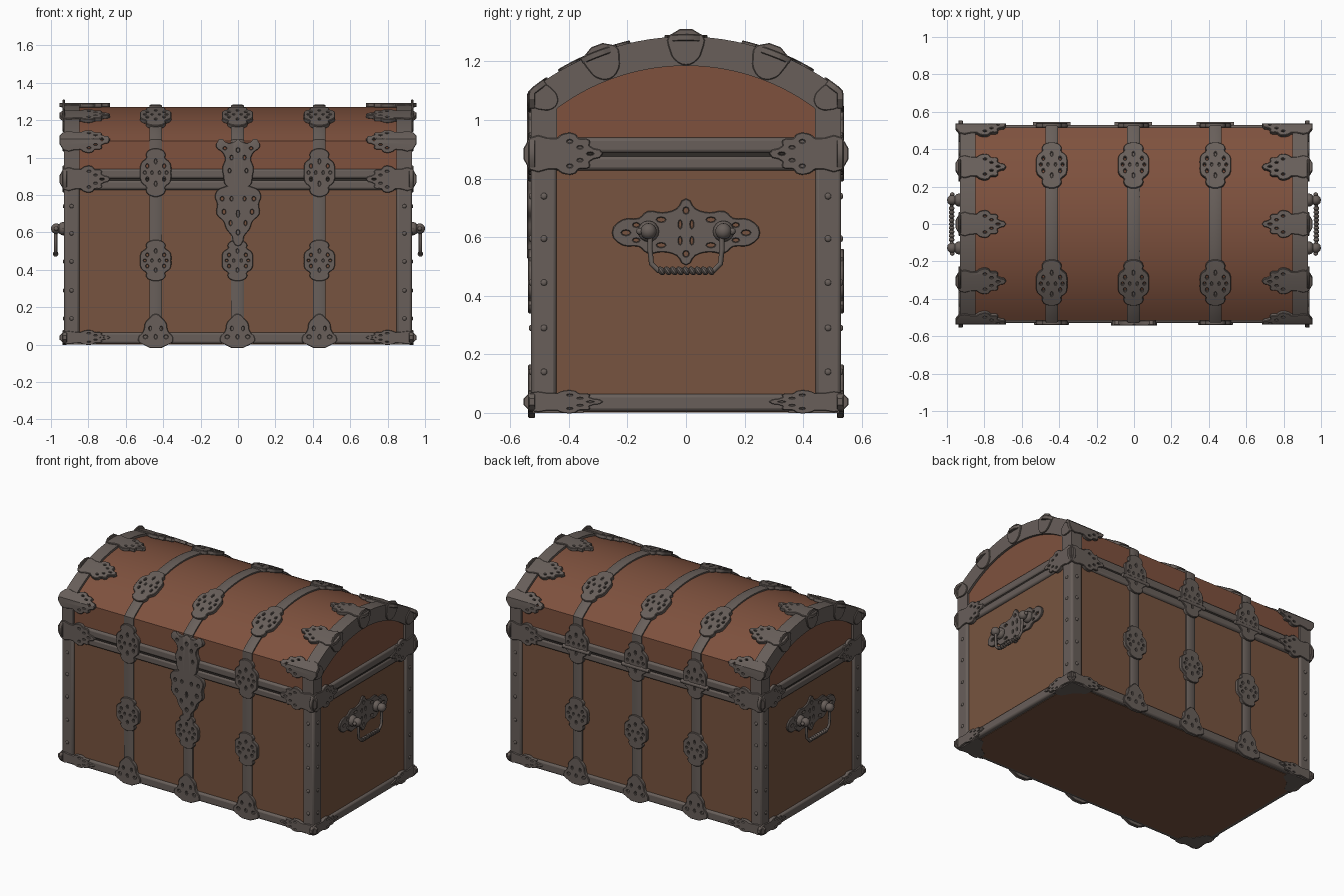
import bpy, bmesh, math
from mathutils import Vector, Matrix

cube = bpy.data.objects.get("Cube")
if cube:
    bpy.data.objects.remove(cube, do_unlink=True)


def material(name, rgb):
    m = bpy.data.materials.new(name)
    m.use_nodes = True
    m.diffuse_color = (*rgb, 1)
    m.node_tree.nodes["Principled BSDF"].inputs["Base Color"].default_value = (*rgb, 1)
    return m


BODY = material("brown wood", (0.185, 0.088, 0.050))
LID = material("reddish lid wood", (0.21, 0.083, 0.048))
IRON = material("grey iron", (0.138, 0.114, 0.102))
DARK = material("dark gap", (0.03, 0.025, 0.022))
made = []

# Overall sizes: half length, half depth, lid shoulder and crown of the wood
L, D, SH, TOP = 0.915, 0.515, 1.09, 1.27
RISE = TOP - SH
R = (D * D + RISE * RISE) / (2 * RISE)
HALF = math.asin(D / R)
CREASE2 = SH + 2 * R * HALF
TOTAL = CREASE2 + SH


def finish(name, bm, mat):
    bmesh.ops.recalc_face_normals(bm, faces=bm.faces)
    me = bpy.data.meshes.new(name)
    bm.to_mesh(me)
    bm.free()
    me.materials.append(mat)
    ob = bpy.data.objects.new(name, me)
    bpy.context.collection.objects.link(ob)
    made.append(ob)
    return ob


def box(name, lo, hi, mat, bevel=0.0):
    bm = bmesh.new()
    bmesh.ops.create_cube(bm, size=1)
    for v in bm.verts:
        v.co = [lo[i] + (v.co[i] + 0.5) * (hi[i] - lo[i]) for i in range(3)]
    ob = finish(name, bm, mat)
    if bevel:
        mod = ob.modifiers.new("Bevel", "BEVEL")
        mod.width, mod.segments = bevel, 2
    return ob


def balls(name, spots, r, squash=(1, 1, 1)):
    bm = bmesh.new()
    for p in spots:
        bmesh.ops.create_uvsphere(bm, u_segments=12, v_segments=8, radius=r,
                                  matrix=Matrix.Translation(p) @ Matrix.Diagonal((*squash, 1)))
    return finish(name, bm, IRON)


def loft(name, rings, mat):
    """Skin a row of equal closed rings and cap both ends."""
    bm = bmesh.new()
    rows = [[bm.verts.new(p) for p in ring] for ring in rings]
    n = len(rows[0])
    for a, b in zip(rows, rows[1:]):
        for i in range(n):
            bm.faces.new((a[i], a[(i + 1) % n], b[(i + 1) % n], b[i]))
    bm.faces.new(rows[0])
    bm.faces.new(rows[-1])
    return finish(name, bm, mat)


def surface(s):
    """Point (y, z) and normal at distance s around the chest from the front foot."""
    if s <= SH:
        return Vector((-D, s)), Vector((-1, 0))
    if s >= CREASE2:
        return Vector((D, TOTAL - s)), Vector((1, 0))
    a = (s - SH) / R - HALF
    n = Vector((math.sin(a), math.cos(a)))
    return Vector((0, TOP - R)) + n * R, n


def wrap(x, s, h):
    n = (surface(s - 0.003)[1] + surface(s + 0.003)[1]).normalized()
    p = surface(s)[0] + n * h
    return Vector((x, p.x, p.y))


def lid_s(y):
    return SH + R * (math.asin(y / R) + HALF)


def arch(d, sh, top, base, n=28):
    rise = top - sh
    r = (d * d + rise * rise) / (2 * rise)
    half = math.asin(d / r)
    arc = [(r * math.sin(a), top - r + r * math.cos(a))
           for a in (half * (2 * i / n - 1) for i in range(n + 1))]
    return [(-d, base)] + arc + [(d, base)]


# Wooden body, lid and base board
box("body", (-L, -D, 0.01), (L, D, 0.875), BODY)
wood = arch(D, SH, TOP, 0.885)
loft("lid", [[(x, y, z) for y, z in wood] for x in (-L, L)], LID)
box("base_board", (-0.9, -0.5, 0.002), (0.9, 0.5, 0.02), BODY)
box("lid_gap", (-0.922, -0.522, 0.87), (0.922, 0.522, 0.895), DARK)

# Iron bands around the foot, body rim and lid rim
for name, z0, z1 in (("foot_band", 0.005, 0.065), ("body_rim", 0.828, 0.878), ("lid_rim", 0.887, 0.94)):
    box(name, (-0.93, -0.53, z0), (0.93, 0.53, z1), IRON, 0.012)

# Corner irons with rivets, foot plates and lid end arches
RIVETS = (0.14, 0.29, 0.445, 0.595, 0.74)
for sx in (-1, 1):
    for sy in (-1, 1):
        xs, ys = sorted((sx * 0.848, sx * 0.93)), sorted((sy * 0.442, sy * 0.53))
        box("corner_iron", (xs[0], ys[0], 0.01), (xs[1], ys[1], 0.87), IRON, 0.012)
        balls("side_rivets", [(sx * 0.93, sy * 0.485, z) for z in RIVETS], 0.011, (0.6, 1, 1))
        balls("front_rivets", [(sx * 0.89, sy * 0.53, z) for z in RIVETS], 0.011, (1, 0.6, 1))
        foot = [(0.925, 0.525), (0.76, 0.525), (0.77, 0.47), (0.83, 0.43), (0.87, 0.36), (0.925, 0.35)]
        loft("foot_plate", [[(sx * x, sy * y, z) for x, y in foot] for z in (0, 0.01)], IRON)
    outer, inner = arch(0.53, 1.10, 1.285, 0.9), arch(0.44, 1.04, 1.185, 0.9)
    loft("lid_end_arch", [[(sx * 0.93, *o), (sx * 0.93, *i), (sx * 0.848, *i), (sx * 0.848, *o)]
                          for o, i in zip(outer, inner)], IRON)

# Straps running up the front, over the lid and down the back
STRAPS = (-0.44, -0.003, 0.435)
section = [(-0.034, -0.005), (-0.034, 0.009), (-0.024, 0.014), (0.024, 0.014), (0.034, 0.009), (0.034, -0.005)]
stops = [0.01, SH] + [SH + (CREASE2 - SH) * i / 30 for i in range(1, 30)] + [CREASE2, TOTAL - 0.01]
for x in STRAPS:
    loft("strap", [[wrap(x + u, s, h) for u, h in section] for s in stops], IRON)


def design(points, holes, thick):
    """Flat pierced plate, symmetric about its long axis."""
    cu = bpy.data.curves.new("plate_outline", "CURVE")
    cu.dimensions, cu.fill_mode, cu.resolution_u = "2D", "BOTH", 3
    cu.bevel_depth, cu.bevel_resolution = 0.003, 0
    cu.extrude = thick / 2 - 0.003
    loop = points + [(t, -w) for t, w in reversed(points) if w > 0]
    sp = cu.splines.new("BEZIER")
    sp.bezier_points.add(len(loop) - 1)
    sp.use_cyclic_u = True
    for bp, (t, w) in zip(sp.bezier_points, loop):
        bp.handle_left_type = bp.handle_right_type = "AUTO"
        bp.co = (t, w, 0)
    for t, w, rt, rw in holes:
        for side in ((1, -1) if w else (1,)):
            sp = cu.splines.new("POLY")
            sp.points.add(7)
            sp.use_cyclic_u = True
            for i, pt in enumerate(sp.points):
                a = i * math.pi / 4
                pt.co = (t + rt * math.cos(a), side * w + rw * math.sin(a), 0, 1)
    ob = bpy.data.objects.new("plate_outline", cu)
    bpy.context.collection.objects.link(ob)
    dg = bpy.context.evaluated_depsgraph_get()
    me = bpy.data.meshes.new_from_object(ob.evaluated_get(dg))
    bpy.data.objects.remove(ob)
    return me, thick


def plate(name, shape, place, wrapped=True):
    """Lay a plate on the chest; place maps (along, across, height)."""
    me, thick = shape
    bm = bmesh.new()
    bm.from_mesh(me)
    bmesh.ops.remove_doubles(bm, verts=bm.verts, dist=1e-5)
    for v in bm.verts:
        v.co = place(v.co.x, v.co.y, v.co.z + thick / 2)
    if wrapped:
        for s in [SH, CREASE2] + [SH + 0.04 * i for i in range(1, 28)]:
            bmesh.ops.bisect_plane(bm, geom=bm.verts[:] + bm.edges[:] + bm.faces[:], dist=1e-5,
                                   plane_co=(0, s, 0), plane_no=(0, 1, 0))
        for v in bm.verts:
            v.co = wrap(*v.co)
    return finish(name, bm, IRON)


ROSETTE = design([(-0.12, 0.03), (-0.095, 0.05), (-0.08, 0.046), (-0.05, 0.075), (0, 0.08), (0.05, 0.075),
                  (0.08, 0.046), (0.095, 0.05), (0.12, 0.03)],
                 [(0.035, 0.045, 0.014, 0.01), (-0.035, 0.045, 0.014, 0.01), (0, 0.058, 0.011, 0.01),
                  (0.06, 0, 0.016, 0.009), (-0.06, 0, 0.016, 0.009), (0, 0.02, 0.012, 0.008)], 0.024)
FAN = design([(0, 0.085), (0.03, 0.088), (0.05, 0.07), (0.07, 0.06), (0.1, 0.055), (0.125, 0.035), (0.15, 0)],
             [(0.03, 0.055, 0.012, 0.014), (0.03, 0, 0.014, 0.01), (0.075, 0.03, 0.014, 0.009)], 0.024)
LEAF = design([(0, 0.052), (0.09, 0.05), (0.11, 0.064), (0.15, 0.066), (0.165, 0.05), (0.2, 0.045),
               (0.2, 0.025), (0.245, 0)],
              [(0.135, 0.042, 0.012, 0.008), (0.17, 0.022, 0.012, 0.007), (0.205, 0, 0.014, 0.007)], 0.023)
TAB = design([(0, 0.055), (0.05, 0.052), (0.08, 0.036), (0.097, 0)], [], 0.012)
LOCK = design([(0.53, 0), (0.555, 0.025), (0.58, 0.03), (0.62, 0.06), (0.66, 0.075), (0.7, 0.112),
               (0.75, 0.108), (0.8, 0.12), (0.835, 0.09)],
              [(0.6, 0, 0.016, 0.012), (0.65, 0.04, 0.016, 0.01), (0.71, 0.075, 0.016, 0.012),
               (0.78, 0.085, 0.014, 0.012), (0.7, 0, 0.022, 0.01), (0.78, 0.035, 0.014, 0.01)], 0.028)
HASP = design([(0.85, 0.06), (0.9, 0.075), (0.95, 0.08), (0.99, 0.066), (1.03, 0.082), (1.06, 0.115),
               (1.085, 0.1), (1.075, 0.05), (1.085, 0)],
              [(0.93, 0.045, 0.014, 0.01), (1, 0.035, 0.014, 0.01), (1.05, 0.07, 0.01, 0.012),
               (1.04, 0, 0.014, 0.012)], 0.028)
GRIP = design([(-0.25, 0), (-0.215, 0.045), (-0.16, 0.05), (-0.13, 0.075), (-0.08, 0.07), (-0.03, 0.085),
               (0, 0.12), (0.03, 0.085), (0.08, 0.07), (0.13, 0.075), (0.16, 0.05), (0.215, 0.045), (0.25, 0)],
              [(k * t, w, a, b) for k in (-1, 1) for t, w, a, b in
               ((0.205, 0, 0.018, 0.012), (0.17, 0.028, 0.014, 0.01), (0.085, 0.047, 0.018, 0.011),
                (0.02, 0.03, 0.008, 0.018))] + [(0, 0.08, 0.012, 0.014)], 0.014)

# Pierced rosettes along every strap; lock plate and hasp at front centre
for x in STRAPS:
    for s0 in (0.45, 0.92, lid_s(-0.31), lid_s(0.31), TOTAL - 0.92, TOTAL - 0.45):
        if s0 == 0.92 and abs(x) < 0.1:
            continue
        k = 0.85 if abs(s0 - TOTAL / 2) > TOTAL / 2 - 0.5 else 1
        plate("strap_rosette", ROSETTE, lambda t, w, h: (x + w, s0 + k * t, h))
    for front in (True, False):
        plate("strap_foot_fan", FAN, lambda t, w, h: (x + w, 0.012 + t if front else TOTAL - 0.012 - t, h))
plate("lock_plate", LOCK, lambda t, w, h: (w, t, h))
plate("lock_hasp", HASP, lambda t, w, h: (w, t, h))

# Leaf straps gripping the ends
for sx in (-1, 1):
    for s0, k in ((0.038, 0.55), (0.885, 1), (SH, 0.9), (lid_s(-0.3), 1), (lid_s(0), 1), (lid_s(0.3), 1),
                  (CREASE2, 0.9), (TOTAL - 0.885, 1), (TOTAL - 0.038, 0.55)):
        plate("end_leaf", LEAF, lambda t, w, h: (sx * (0.932 - t), s0 + k * w, h))
    for sy in (-1, 1):
        for z0, k in ((0.038, 0.55), (0.885, 1)):
            plate("side_leaf", LEAF, lambda t, w, h: (sx * (L + h), sy * (0.532 - t), z0 + k * w), False)
    # Rounded tabs folded over the arch
    for s0, sink in ((SH, 0.03), (lid_s(-0.29), 0), (lid_s(0), 0), (lid_s(0.29), 0), (CREASE2, 0.03)):
        p = wrap(0, s0, 0.017 - sink)
        n = (wrap(0, s0, 1) - wrap(0, s0, 0)).normalized()
        side = Vector((0, n.z, -n.y))
        k = 0.7 if sink else 1
        plate("arch_tab", TAB, lambda t, w, h: p - n * t * k + side * w * k + Vector((sx * (0.926 + h), 0, 0)), False)

# Side handles: pierced plate, knobs on stems, hanging bail with a twisted grip
for sx in (-1, 1):
    plate("handle_plate", GRIP, lambda t, w, h: (sx * (L + h), t, 0.615 + w * (0.95 if w > 0 else 0.9)), False)
    balls("handle_knobs", [(sx * 0.972, sy * 0.128, 0.62) for sy in (-1, 1)], 0.028)
    balls("handle_stems", [(sx * 0.935, sy * 0.128, 0.62) for sy in (-1, 1)], 0.036, (0.8, 1, 1))
    balls("handle_tips", [(sx * 0.972, sy * 0.158, 0.62) for sy in (-1, 1)], 0.012)
    cu = bpy.data.curves.new("handle_bail", "CURVE")
    cu.dimensions, cu.bevel_depth, cu.bevel_resolution = "3D", 0.009, 2
    half = [(0.122, 0.61), (0.123, 0.56), (0.118, 0.51), (0.095, 0.486)]
    path = half + [(-y, z) for y, z in reversed(half)]
    sp = cu.splines.new("POLY")
    sp.points.add(len(path) - 1)
    for pt, (y, z) in zip(sp.points, path):
        pt.co = (sx * 0.975, y, z, 1)
    cu.materials.append(IRON)
    bpy.context.collection.objects.link(bpy.data.objects.new("handle_bail", cu))
    bm = bmesh.new()
    for i in range(9):
        turn = Matrix.Rotation(0.6, 4, "X") @ Matrix.Diagonal((1, 0.75, 1.1, 1))
        bmesh.ops.create_uvsphere(bm, u_segments=10, v_segments=6, radius=0.015,
                                  matrix=Matrix.Translation((sx * 0.975, (i - 4) * 0.021, 0.485)) @ turn)
    finish("handle_twist", bm, IRON)

# Hinge barrels at the back
for x in STRAPS:
    bm = bmesh.new()
    bmesh.ops.create_cone(bm, cap_ends=True, segments=12, radius1=0.013, radius2=0.013, depth=0.2,
                          matrix=Matrix.Translation((x, 0.532, 0.882)) @ Matrix.Rotation(math.pi / 2, 4, "Y"))
    finish("hinge_barrel", bm, IRON)

bpy.ops.object.select_all(action="DESELECT")
for ob in made:
    ob.select_set(True)
bpy.context.view_layer.objects.active = made[0]
bpy.ops.object.shade_smooth_by_angle(angle=math.radians(32))
